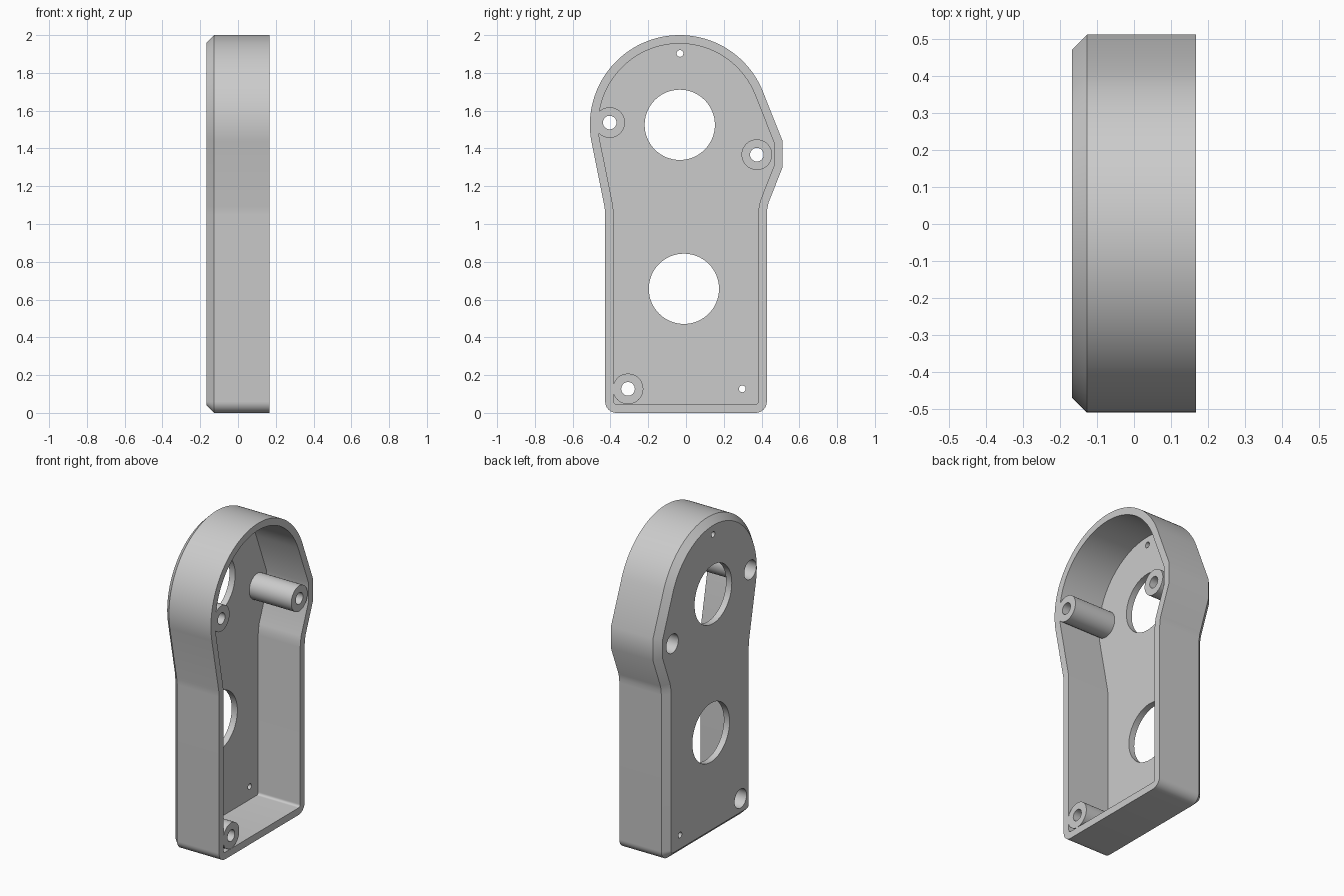
import bpy, bmesh
from math import cos, sin, pi, radians
from mathutils import Vector, Matrix

cube = bpy.data.objects.get("Cube")
if cube:
    bpy.data.objects.remove(cube, do_unlink=True)

BACK, RIM = -0.167, 0.167      # closed face and open rim along x
CHAMFER, FLOOR, WALL = 0.04, 0.04, 0.045

grey = bpy.data.materials.new("light_grey_plastic")
grey.use_nodes = True
colour = (0.6, 0.6, 0.6, 1)
grey.diffuse_color = colour
grey.node_tree.nodes["Principled BSDF"].inputs["Base Color"].default_value = colour


def arc(cy, cz, r, start, end, steps):
    angles = [radians(start + (end - start) * i / steps) for i in range(steps + 1)]
    return [Vector((cy + r * cos(a), cz + r * sin(a))) for a in angles]


def inset(points, d):
    """Move a counter-clockwise outline inward by d with mitred corners."""
    result = []
    for i, p in enumerate(points):
        a = (p - points[i - 1]).normalized()
        b = (points[(i + 1) % len(points)] - p).normalized()
        na, nb = Vector((-a.y, a.x)), Vector((-b.y, b.x))
        result.append(p + (na + nb) * d / (1 + na.dot(nb)))
    return result


def new_object(name, bm):
    bmesh.ops.recalc_face_normals(bm, faces=bm.faces)
    mesh = bpy.data.meshes.new(name)
    bm.to_mesh(mesh)
    bm.free()
    mesh.materials.append(grey)
    obj = bpy.data.objects.new(name, mesh)
    bpy.context.collection.objects.link(obj)
    return obj


def rod(name, y, z, r, x0, x1, sides=48):
    bm = bmesh.new()
    place = Matrix.Translation(((x0 + x1) / 2, y, z)) @ Matrix.Rotation(pi / 2, 4, 'Y')
    bmesh.ops.create_cone(bm, cap_ends=True, segments=sides, radius1=r, radius2=r,
                          depth=x1 - x0, matrix=place)
    return new_object(name, bm)


def combine(target, tool, operation):
    tool.hide_render = True
    mod = target.modifiers.new(operation.lower(), 'BOOLEAN')
    mod.operation, mod.solver, mod.object = operation, 'EXACT', tool
    bpy.context.view_layer.objects.active = target
    bpy.ops.object.modifier_apply(modifier=mod.name)
    bpy.data.objects.remove(tool, do_unlink=True)


# Outline: round head, side bulge, straight body with rounded foot corners
outline = arc(-0.034, 1.525, 0.475, 20.6, 190.8, 64)
outline += [Vector(p) for p in ((-0.431, 1.09), (-0.428, 1.05))]
outline += arc(-0.368, 0.06, 0.06, 180, 270, 8)
outline += arc(0.368, 0.06, 0.06, 270, 360, 8)
outline += [Vector(p) for p in ((0.428, 1.05), (0.430, 1.08), (0.436, 1.11),
                                (0.511, 1.30), (0.511, 1.44))]

# Hollow shell with a chamfered back edge
bm = bmesh.new()
inner = inset(outline, WALL)
sections = [(BACK, inset(outline, CHAMFER)), (BACK + CHAMFER, outline), (RIM, outline),
            (RIM, inner), (BACK + FLOOR, inner)]
rings = [[bm.verts.new((x, p.x, p.y)) for p in pts] for x, pts in sections]
for lower, upper in zip(rings, rings[1:]):
    for i in range(len(lower)):
        bm.faces.new((lower[i - 1], lower[i], upper[i], upper[i - 1]))
bm.faces.new(rings[0])
bm.faces.new(rings[-1])
housing = new_object("housing_shell", bm)

# Screw posts, each with a through hole and a wide recess from the back
posts = [(-0.404, 1.537), (0.375, 1.367), (-0.307, 0.127)]
for y, z in posts:
    combine(housing, rod("screw_post", y, z, 0.081, BACK + 0.02, RIM), 'UNION')
for y, z in posts:
    combine(housing, rod("screw_hole", y, z, 0.036, -0.3, 0.3, 32), 'DIFFERENCE')
    combine(housing, rod("screw_recess", y, z, 0.06, -0.3, 0.05), 'DIFFERENCE')

# Large openings and small pin holes through the floor
for y, z, r in ((-0.033, 1.525, 0.186), (-0.011, 0.657, 0.186),
                (-0.032, 1.903, 0.018), (0.298, 0.127, 0.018)):
    combine(housing, rod("floor_hole", y, z, r, -0.3, 0, 64 if r > 0.1 else 24), 'DIFFERENCE')

bpy.ops.object.select_all(action='DESELECT')
housing.select_set(True)
bpy.context.view_layer.objects.active = housing
bpy.ops.object.shade_smooth_by_angle(angle=radians(25))
